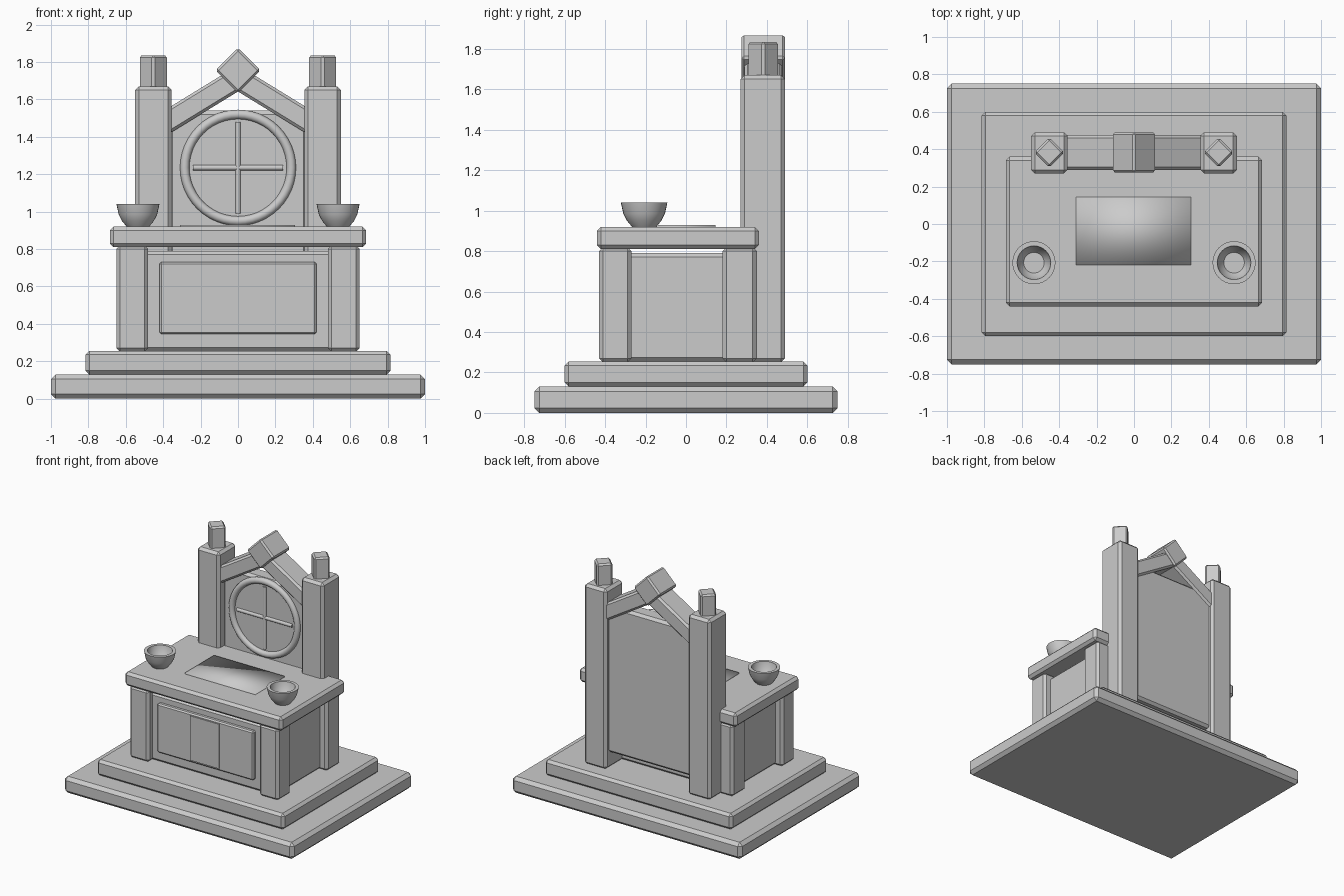
import bpy
import math
from mathutils import Vector

default_cube = bpy.data.objects.get("Cube")
if default_cube:
    bpy.data.objects.remove(default_cube, do_unlink=True)

# One stone colour for everything
stone = bpy.data.materials.new("grey stone")
stone.use_nodes = True
stone.diffuse_color = (0.6, 0.6, 0.6, 1)
stone.node_tree.nodes["Principled BSDF"].inputs["Base Color"].default_value = (0.6, 0.6, 0.6, 1)


def finish(name, smooth=False):
    obj = bpy.context.object
    obj.name = name
    obj.data.materials.append(stone)
    if smooth:
        bpy.ops.object.shade_smooth_by_angle(angle=math.radians(50))
    return obj


def block(name, low, high, bevel=0.02, rotation=(0, 0, 0)):
    """Chamfered box between two corners, turned about its centre."""
    low, high = Vector(low), Vector(high)
    bpy.ops.mesh.primitive_cube_add(size=1, location=(low + high) / 2, rotation=rotation)
    obj = finish(name)
    obj.scale = high - low
    bpy.ops.object.transform_apply(location=False, rotation=False, scale=True)
    if bevel:
        mod = obj.modifiers.new("chamfer", 'BEVEL')
        mod.width = bevel
        mod.segments = 1
    return obj


def rod(name, length, radius, location, rotation):
    bpy.ops.mesh.primitive_cylinder_add(vertices=16, radius=radius, depth=length,
                                        location=location, rotation=rotation)
    return finish(name, smooth=True)


def lathe(name, profile, location, sides=32):
    """Revolve a closed-ended profile of (radius, height) pairs about z."""
    verts, faces = [], []
    for r, z in profile:
        for i in range(sides):
            a = math.tau * i / sides
            verts.append((r * math.cos(a), r * math.sin(a), z))
    for k in range(len(profile) - 1):
        for i in range(sides):
            j = (i + 1) % sides
            a, b = k * sides, (k + 1) * sides
            faces.append((a + i, a + j, b + j, b + i))
    faces.append(tuple(reversed(range(sides))))
    faces.append(tuple(range((len(profile) - 1) * sides, len(profile) * sides)))
    mesh = bpy.data.meshes.new(name)
    mesh.from_pydata(verts, [], faces)
    obj = bpy.data.objects.new(name, mesh)
    bpy.context.collection.objects.link(obj)
    bpy.ops.object.select_all(action='DESELECT')
    bpy.context.view_layer.objects.active = obj
    obj.select_set(True)
    obj.location = location
    return finish(name, smooth=True)


# Stepped base
block("base_slab", (-1, -0.75, 0), (1, 0.75, 0.13), 0.025)
block("upper_step", (-0.815, -0.6, 0.13), (0.815, 0.6, 0.255))

# Table: body, top, front panels
block("table_body", (-0.59, -0.38, 0.255), (0.59, 0.29, 0.79))
block("table_top", (-0.685, -0.44, 0.81), (0.685, 0.36, 0.92))
block("front_panel", (-0.42, -0.41, 0.345), (0.42, -0.37, 0.73), 0.01)
block("front_centre_plate", (-0.125, -0.418, 0.365), (0.125, -0.4, 0.715), 0)

# Altar cloth, softly shaded
cloth = block("cloth", (-0.31, -0.22, 0.912), (0.305, 0.145, 0.928), 0)
cloth.data.shade_smooth()

# Back panel and its wheel emblem
block("back_panel", (-0.37, 0.335, 0.38), (0.37, 0.46, 1.54))
wheel = Vector((0, 0.335, 1.235))
bpy.ops.mesh.primitive_torus_add(major_radius=0.285, minor_radius=0.025, major_segments=48,
                                 minor_segments=12, location=wheel,
                                 rotation=(math.pi / 2, 0, 0))
finish("wheel_ring", smooth=True)
rod("wheel_upright", 0.49, 0.014, wheel, (0, 0, 0))
rod("wheel_crossbar", 0.48, 0.014, wheel, (0, math.pi / 2, 0))

# Mirrored parts
bowl_profile = [(0.06, 0), (0.085, 0.03), (0.103, 0.065), (0.115, 0.12),
                (0.09, 0.12), (0.08, 0.07), (0.055, 0.035)]
slope = math.radians(31.5)
for side, s in (("left", 1), ("right", -1)):
    def span(name, x0, x1, y0, y1, z0, z1, bevel=0.02, rotation=(0, 0, 0)):
        xs = sorted((s * x0, s * x1))
        block(f"{side}_{name}", (xs[0], y0, z0), (xs[1], y1, z1), bevel, rotation)

    span("front_leg", 0.48, 0.65, -0.43, -0.27, 0.25, 0.82)
    span("back_leg", 0.48, 0.65, 0.18, 0.35, 0.25, 0.82)
    span("pillar", 0.355, 0.55, 0.27, 0.49, 0.25, 1.67)
    span("finial", 0.396, 0.51, 0.325, 0.439, 1.65, 1.835, 0.012, (0, 0, math.pi / 4))
    # Sloping gable beam, ends buried in the pillar and the keystone
    span("gable_beam", -0.03, 0.43, 0.29, 0.475, 1.53, 1.65, 0.015, (0, s * slope, 0))
    lathe(f"{side}_bowl", bowl_profile, (s * 0.535, -0.207, 0.92))

# Diamond keystone over the gable
block("keystone", (-0.085, 0.275, 1.67), (0.085, 0.49, 1.84), 0.012, (0, math.pi / 4, 0))
